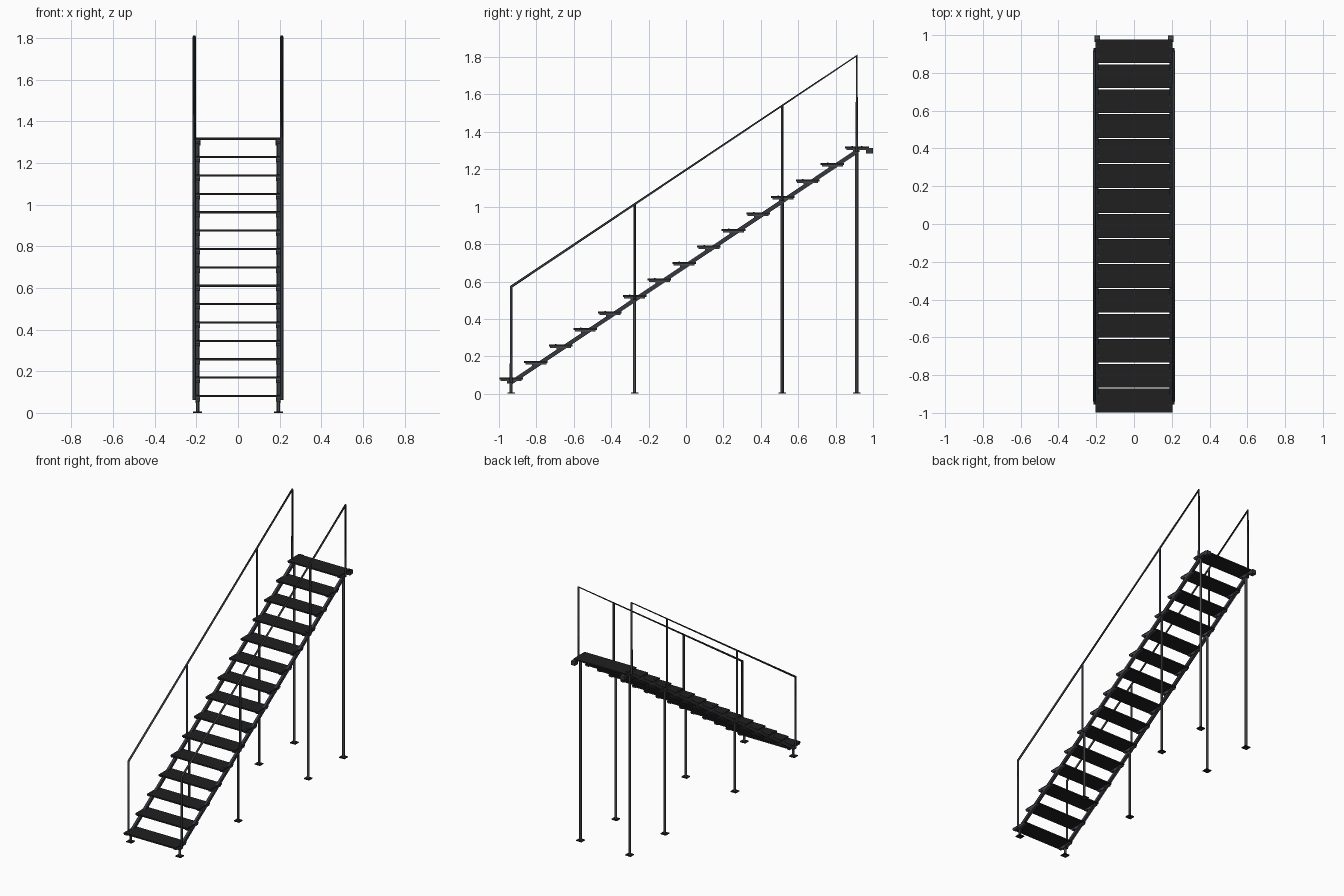
import bpy
import math
from mathutils import Vector

cube = bpy.data.objects.get("Cube")
if cube:
    bpy.data.objects.remove(cube, do_unlink=True)


def material(name, colour):
    m = bpy.data.materials.new(name)
    m.use_nodes = True
    rgba = (*colour, 1)
    m.diffuse_color = rgba
    m.node_tree.nodes["Principled BSDF"].inputs["Base Color"].default_value = rgba
    return m


TREAD = material("black tread", (0.014, 0.014, 0.014))
STEEL = material("dark blue steel", (0.035, 0.04, 0.05))
GREY = material("grey steel", (0.07, 0.07, 0.075))

STEPS, RUN, RISE = 15, 0.1321, 0.0883
Y0, Z0 = -0.935, 0.081
SLOPE = RISE / RUN
POSTS = (Y0, -0.275, 0.515, 0.913)


def box(name, centre, size, mat, tilt=0):
    bpy.ops.mesh.primitive_cube_add(size=1, location=centre, rotation=(tilt, 0, 0))
    ob = bpy.context.object
    ob.name = name
    ob.scale = size
    ob.data.materials.append(mat)
    return ob


def rod(name, start, end, radius, mat, sides=12):
    a, b = Vector(start), Vector(end)
    bpy.ops.mesh.primitive_cylinder_add(vertices=sides, radius=radius,
                                        depth=(b - a).length, location=(a + b) / 2)
    ob = bpy.context.object
    ob.name = name
    ob.rotation_euler = (b - a).to_track_quat('Z', 'Y').to_euler()
    ob.data.materials.append(mat)
    bpy.ops.object.shade_smooth_by_angle()
    return ob


def tube(name, points, radius, mat):
    cu = bpy.data.curves.new(name, 'CURVE')
    cu.dimensions = '3D'
    cu.bevel_depth = radius
    cu.bevel_resolution = 2
    cu.use_fill_caps = True
    spline = cu.splines.new('POLY')
    spline.points.add(len(points) - 1)
    for p, co in zip(spline.points, points):
        p.co = (*co, 1)
    cu.materials.append(mat)
    ob = bpy.data.objects.new(name, cu)
    bpy.context.collection.objects.link(ob)


def line_z(y):
    return Z0 + (y - Y0) * SLOPE


# Treads with their support brackets and bolts
for i in range(STEPS):
    y, z = Y0 + i * RUN, Z0 + i * RISE
    box("tread", (0, y, z), (0.41, 0.126, 0.010), TREAD)
    for s in (-1, 1):
        box("tread_bracket", (s * 0.194, y, z - 0.009), (0.022, 0.112, 0.009), GREY)
        box("bracket_web", (s * 0.194, y - 0.004, z - 0.019), (0.022, 0.035, 0.014), STEEL)
        for dy in (-0.025, 0.025):
            rod("tread_bolt", (s * 0.19, y + dy, z), (s * 0.19, y + dy, z + 0.007),
                0.004, STEEL, 6)

for s in (-1, 1):
    side = "left" if s > 0 else "right"
    # Sloping stringer beam
    length = math.hypot(POSTS[-1] - Y0, (POSTS[-1] - Y0) * SLOPE)
    mid = (POSTS[-1] + Y0) / 2
    box(side + "_stringer", (s * 0.196, mid, line_z(mid) - 0.021),
        (0.018, length + 0.01, 0.022), STEEL, math.atan(SLOPE))

    # Handrail loop: end posts and sloping rail in one bent tube
    rail, x = 0.491, s * 0.210
    ya, yb = POSTS[0], POSTS[-1]
    tube(side + "_handrail", [(x, ya, line_z(ya) - 0.02), (x, ya, line_z(ya) + rail),
                              (x, yb, line_z(yb) + rail), (x, yb, line_z(yb) - 0.02)],
         0.0075, STEEL)
    for y in POSTS[1:3]:
        rod(side + "_rail_post", (x, y, line_z(y) - 0.02), (x, y, line_z(y) + rail),
            0.007, STEEL)

    # Ground legs with foot plates
    for y in POSTS:
        rod(side + "_leg", (s * 0.194, y, 0), (s * 0.194, y, line_z(y) - 0.018), 0.0085, GREY)
        box(side + "_foot_plate", (s * 0.194, y, 0.003), (0.042, 0.04, 0.006), TREAD)

    # Mounting hook at the top landing
    box(side + "_top_arm", (s * 0.194, 0.945, 1.309), (0.022, 0.09, 0.009), GREY)
    box(side + "_top_hook", (s * 0.194, 0.981, 1.299), (0.03, 0.036, 0.029), STEEL)
